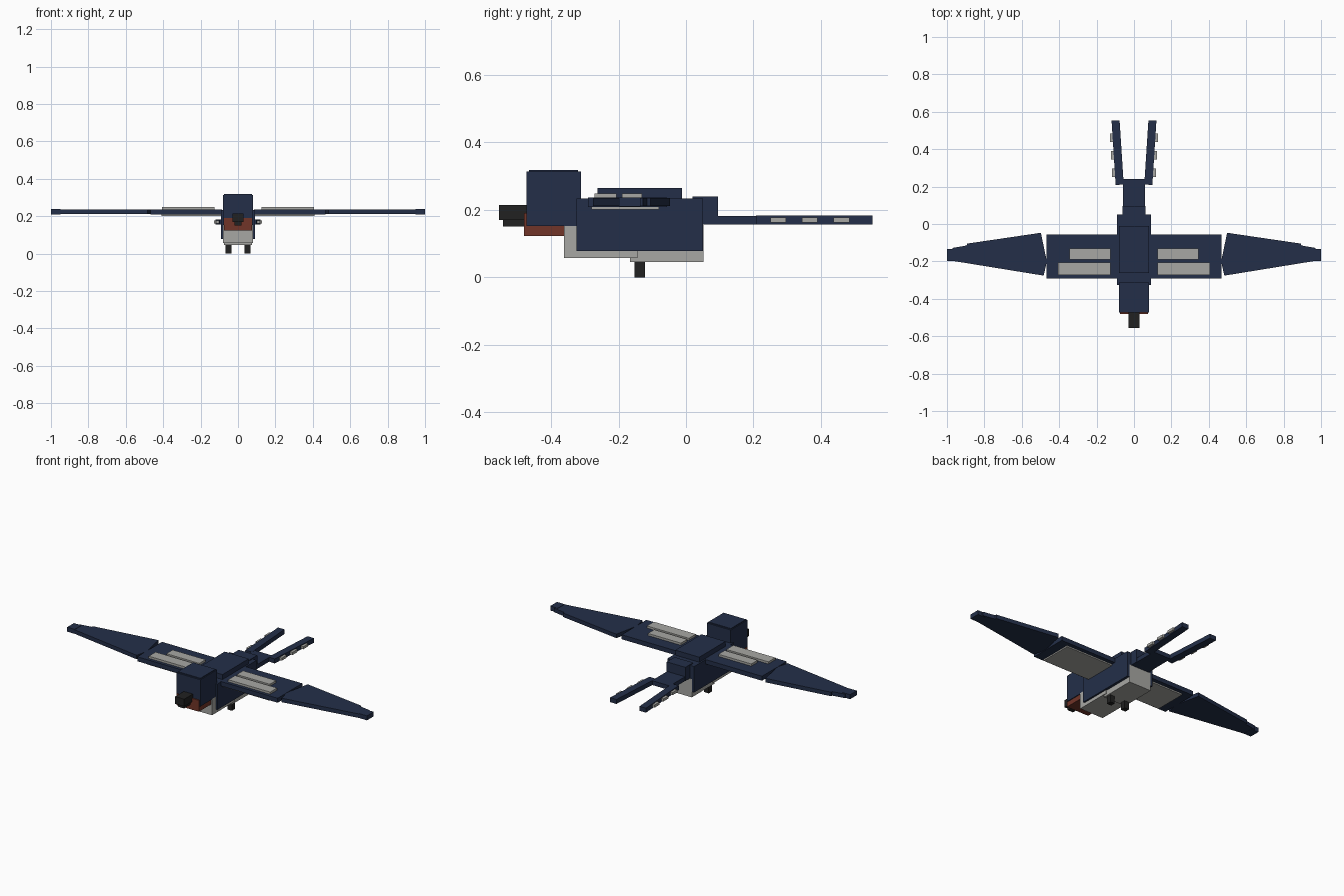
import bpy
import bmesh
from mathutils import Vector

cube = bpy.data.objects.get("Cube")
if cube:
    bpy.data.objects.remove(cube, do_unlink=True)


def material(name, r, g, b):
    m = bpy.data.materials.new(name)
    m.use_nodes = True
    m.diffuse_color = (r, g, b, 1)
    m.node_tree.nodes["Principled BSDF"].inputs["Base Color"].default_value = (r, g, b, 1)
    return m


navy = material("navy feathers", 0.017, 0.028, 0.066)
grey = material("pale feathers", 0.39, 0.39, 0.37)
red = material("rust throat", 0.165, 0.035, 0.021)
black = material("black beak", 0.015, 0.015, 0.015)


def slab(name, outline, z0, z1, mat, side=1):
    """Flat outline in plan, extruded from z0 to z1; side=-1 mirrors it."""
    bm = bmesh.new()
    face = bm.faces.new([bm.verts.new((side * x, y, z0)) for x, y in outline])
    up = bmesh.ops.extrude_face_region(bm, geom=[face])["geom"]
    verts = [v for v in up if isinstance(v, bmesh.types.BMVert)]
    bmesh.ops.translate(bm, verts=verts, vec=Vector((0, 0, z1 - z0)))
    bmesh.ops.recalc_face_normals(bm, faces=bm.faces)
    mesh = bpy.data.meshes.new(name)
    bm.to_mesh(mesh)
    bm.free()
    mesh.materials.append(mat)
    obj = bpy.data.objects.new(name, mesh)
    bpy.context.collection.objects.link(obj)
    return obj


def box(name, x, y, z, mat, side=1):
    outline = [(x[0], y[0]), (x[1], y[0]), (x[1], y[1]), (x[0], y[1])]
    return slab(name, outline, z[0], z[1], mat, side)


def centred(name, half, y, z, mat):
    return box(name, (-half, half), y, z, mat)


# Head and beak
centred("head", 0.08, (-0.473, -0.312), (0.152, 0.313), navy)
centred("crown", 0.075, (-0.465, -0.32), (0.31, 0.318), navy)
centred("throat", 0.075, (-0.48, -0.35), (0.122, 0.19), red)
centred("upper_beak", 0.03, (-0.555, -0.46), (0.17, 0.214), black)
centred("lower_beak", 0.02, (-0.543, -0.46), (0.151, 0.172), black)

# Body
centred("body", 0.09, (-0.325, 0.05), (0.078, 0.234), navy)
centred("back", 0.08, (-0.262, -0.012), (0.225, 0.264), navy)
centred("chest", 0.08, (-0.362, -0.144), (0.057, 0.155), grey)
centred("belly", 0.075, (-0.166, 0.052), (0.045, 0.155), grey)
centred("rump", 0.062, (0.02, 0.095), (0.156, 0.239), navy)
centred("tail_base", 0.06, (0.05, 0.24), (0.156, 0.182), navy)

for side, label in ((1, "left"), (-1, "right")):
    # Wing, from the shoulder out to the tip
    box(label + "_inner_wing", (0.085, 0.468), (-0.291, -0.056), (0.209, 0.236), navy, side)
    slab(label + "_outer_wing",
         [(0.483, -0.276), (0.97, -0.197), (0.97, -0.128), (0.895, -0.115),
          (0.893, -0.105), (0.498, -0.047), (0.466, -0.2)], 0.211, 0.235, navy, side)
    box(label + "_wing_tip", (0.95, 1.0), (-0.199, -0.135), (0.21, 0.237), navy, side)
    box(label + "_front_wing_bar", (0.125, 0.405), (-0.272, -0.206), (0.23, 0.249), grey, side)
    box(label + "_rear_wing_bar", (0.125, 0.345), (-0.19, -0.13), (0.23, 0.249), grey, side)
    box(label + "_wing_lining", (0.085, 0.41), (-0.28, -0.08), (0.201, 0.212), grey, side)

    # Forked tail with pale spots on the outer edges
    slab(label + "_tail_fork",
         [(0.055, 0.212), (0.098, 0.208), (0.12, 0.553), (0.077, 0.553)],
         0.156, 0.183, navy, side)
    for i in range(3):
        y = 0.25 + 0.094 * i
        x = 0.1 + 0.006 * i
        box(f"{label}_tail_spot_{i + 1}", (x - 0.012, x + 0.017), (y, y + 0.046),
            (0.162, 0.178), grey, side)

    # Leg
    box(label + "_leg", (0.035, 0.066), (-0.152, -0.122), (0, 0.05), black, side)
